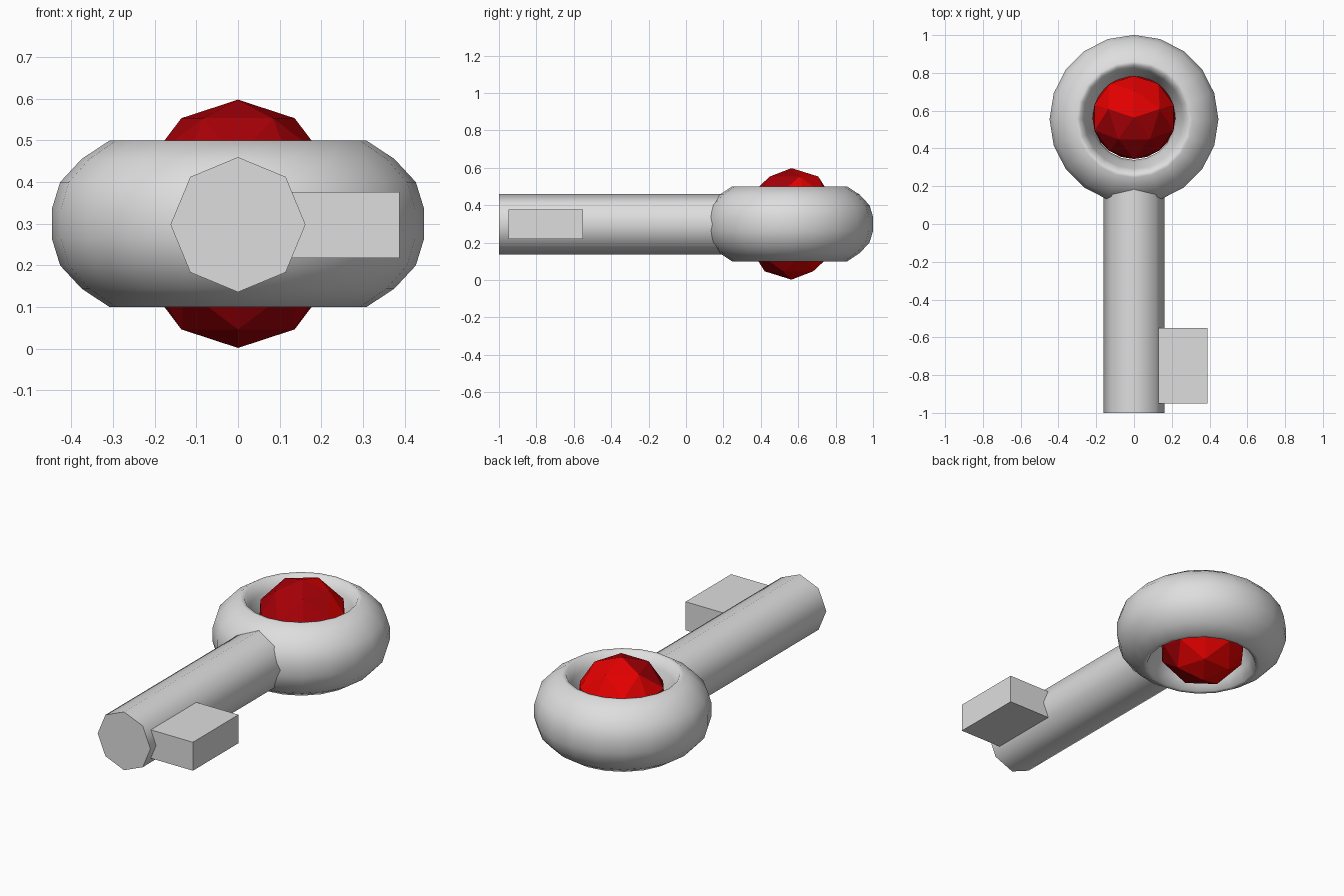
import bpy
import bmesh
import math

if "Cube" in bpy.data.objects:
    bpy.data.objects.remove(bpy.data.objects["Cube"])


def material(name, rgb):
    m = bpy.data.materials.new(name)
    m.diffuse_color = (*rgb, 1)
    m.use_nodes = True
    m.node_tree.nodes["Principled BSDF"].inputs["Base Color"].default_value = m.diffuse_color
    return m


grey = material("light_grey", (0.73, 0.73, 0.73))
red = material("bright_red", (0.78, 0.0, 0.0))
dark_red = material("dark_red", (0.38, 0.0, 0.002))


def finish(name, mats, smooth_angle=None):
    """Name the active part, apply its transform, colour and shade it."""
    ob = bpy.context.object
    ob.name = name
    bpy.ops.object.transform_apply(location=False, rotation=True, scale=True)
    for m in mats:
        ob.data.materials.append(m)
    if smooth_angle:
        bpy.ops.object.shade_smooth_by_angle(angle=math.radians(smooth_angle))
    return ob


MID = 0.3      # height of the centre line
RING_Y = 0.554
GEM_Y = 0.564

# Ring handle: rounded outside, steep socket inside, turned in 20 steps
upper = [(0.447, 0.035), (0.427, 0.1), (0.375, 0.156), (0.308, 0.2),
         (0.287, 0.198), (0.262, 0.14), (0.228, 0.06)]
section = upper + [(0.215, 0)] + [(r, -z) for r, z in reversed(upper)]
STEPS = 20
bm = bmesh.new()
rings = []
for i in range(STEPS):
    a = 2 * math.pi * i / STEPS
    rings.append([bm.verts.new((r * math.cos(a), r * math.sin(a), z))
                  for r, z in section])
n = len(section)
for i in range(STEPS):
    p, q = rings[i], rings[(i + 1) % STEPS]
    for j in range(n):
        k = (j + 1) % n
        bm.faces.new((p[j], q[j], q[k], p[k]))
bmesh.ops.recalc_face_normals(bm, faces=bm.faces)
mesh = bpy.data.meshes.new("ring_handle")
bm.to_mesh(mesh)
bm.free()
ring = bpy.data.objects.new("ring_handle", mesh)
ring.location = (0, RING_Y, MID)
bpy.context.collection.objects.link(ring)
bpy.context.view_layer.objects.active = ring
ring.select_set(True)
finish("ring_handle", [grey], 75)
ring.select_set(False)

# Faceted gem with straightened sides, darker on its front half
bpy.ops.mesh.primitive_ico_sphere_add(
    subdivisions=2, radius=1, location=(0, GEM_Y, MID),
    rotation=(0, 0, math.radians(90)))
bpy.context.object.scale = (0.272, 0.272, 0.298)
gem = finish("gem", [red, dark_red])
for v in gem.data.vertices:
    r = math.hypot(v.co.x, v.co.y)
    if r > 0.22:
        v.co.x *= 0.22 / r
        v.co.y *= 0.22 / r
for f in gem.data.polygons:
    f.material_index = 1 if f.center.y < 0 else 0

# Eight-sided shaft running along y into the ring
Y0, Y1 = -1.0, 0.25
bpy.ops.mesh.primitive_cylinder_add(
    vertices=8, radius=0.162, depth=Y1 - Y0,
    location=(0, (Y0 + Y1) / 2, MID - 0.002), rotation=(math.radians(90), 0, 0))
finish("shaft", [grey], 50)

# Single block tooth on the right of the shaft
bpy.ops.mesh.primitive_cube_add(size=1, location=(0.224, -0.75, MID - 0.003))
bpy.context.object.scale = (0.328, 0.4, 0.158)
finish("tooth", [grey])
